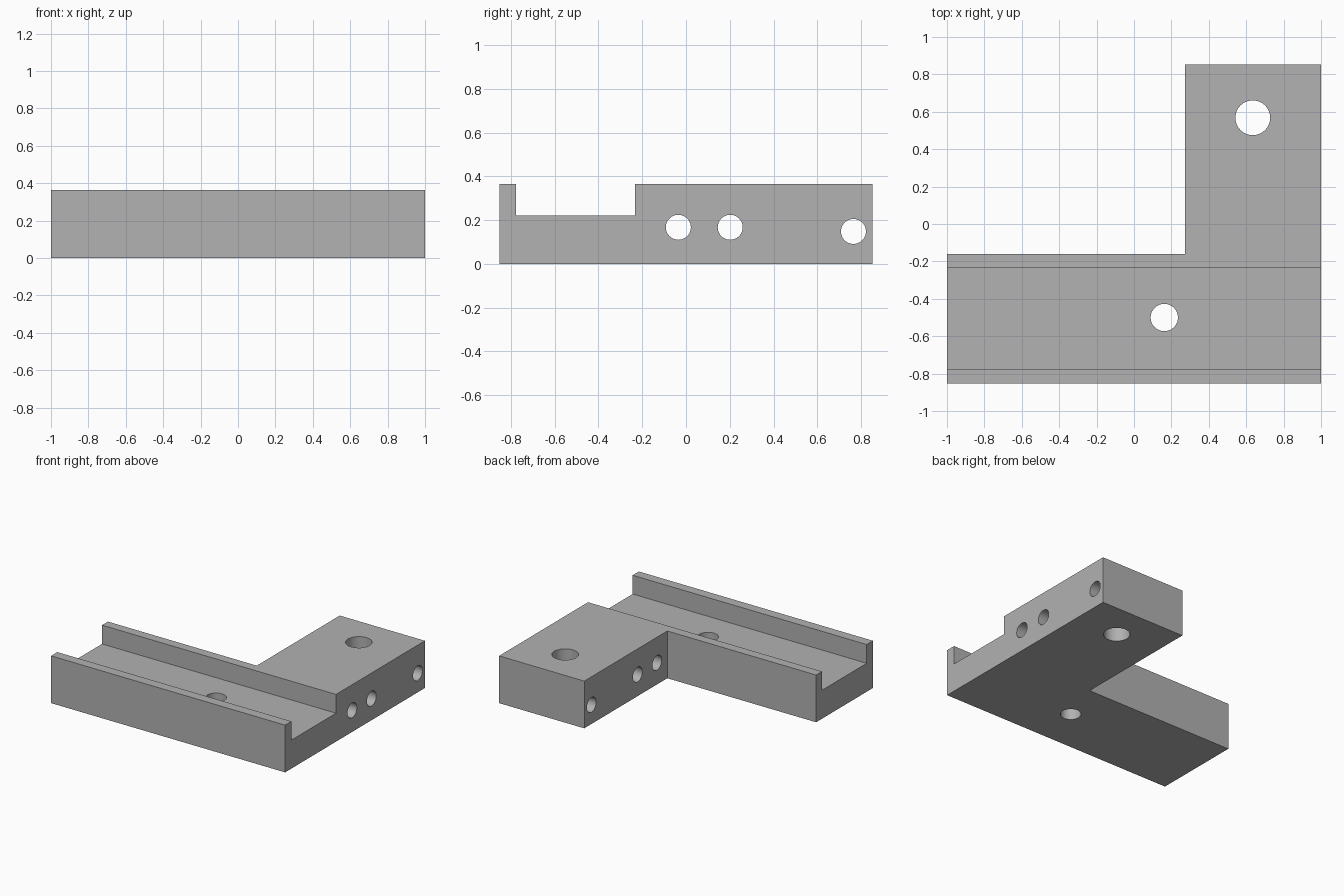
import bpy
import bmesh
from math import pi, radians
from mathutils import Matrix, Vector

default = bpy.data.objects.get("Cube")
if default:
    bpy.data.objects.remove(default, do_unlink=True)

HEIGHT = 0.365

grey = bpy.data.materials.new("machined grey")
grey.use_nodes = True
colour = (0.445, 0.445, 0.445, 1)
grey.diffuse_color = colour
grey.node_tree.nodes["Principled BSDF"].inputs["Base Color"].default_value = colour


def make_object(name, bm):
    bmesh.ops.recalc_face_normals(bm, faces=bm.faces)
    mesh = bpy.data.meshes.new(name)
    bm.to_mesh(mesh)
    bm.free()
    mesh.materials.append(grey)
    obj = bpy.data.objects.new(name, mesh)
    bpy.context.collection.objects.link(obj)
    return obj


def cut(target, cutter):
    mod = target.modifiers.new(cutter.name, "BOOLEAN")
    mod.operation = "DIFFERENCE"
    mod.solver = "EXACT"
    mod.object = cutter
    cutter.hide_render = True
    bpy.context.view_layer.objects.active = target
    bpy.ops.object.modifier_apply(modifier=mod.name)
    bpy.data.objects.remove(cutter, do_unlink=True)


def drill(target, name, centre, radius, depth, along_x=False):
    turn = Matrix.Rotation(pi / 2, 4, "Y") if along_x else Matrix()
    bm = bmesh.new()
    bmesh.ops.create_cone(bm, cap_ends=True, segments=48, radius1=radius, radius2=radius,
                          depth=depth, matrix=Matrix.Translation(centre) @ turn)
    cut(target, make_object(name, bm))


# L-shaped block
outline = [(-1, -0.853), (1, -0.853), (1, 0.853), (0.272, 0.853), (0.272, -0.16), (-1, -0.16)]
bm = bmesh.new()
base = bm.faces.new([bm.verts.new((x, y, 0)) for x, y in outline])
top = bmesh.ops.extrude_face_region(bm, geom=[base])["geom"]
bmesh.ops.translate(bm, vec=(0, 0, HEIGHT),
                    verts=[v for v in top if isinstance(v, bmesh.types.BMVert)])
bracket = make_object("bracket_block", bm)

# Long channel between the front lip and the rear rib
front, back, floor = -0.777, -0.232, 0.22
bm = bmesh.new()
size = Vector((2.4, back - front, 0.4))
place = Matrix.Translation((0, (front + back) / 2, floor + size.z / 2))
bmesh.ops.create_cube(bm, size=1, matrix=place @ Matrix.Diagonal(size).to_4x4())
cut(bracket, make_object("channel_cutter", bm))

# Vertical mounting holes
drill(bracket, "arm_hole", (0.635, 0.568, 0.2), 0.093, 1)
drill(bracket, "channel_hole", (0.162, -0.5, 0.2), 0.073, 1)

# Cross holes through the arm
for y, z in [(-0.035, 0.167), (0.202, 0.167), (0.765, 0.148)]:
    drill(bracket, "cross_hole", (0.636, y, z), 0.057, 1, along_x=True)

# Smooth hole walls, sharp edges
bpy.ops.object.select_all(action="DESELECT")
bracket.select_set(True)
bpy.context.view_layer.objects.active = bracket
bpy.ops.object.shade_smooth_by_angle(angle=radians(30))
